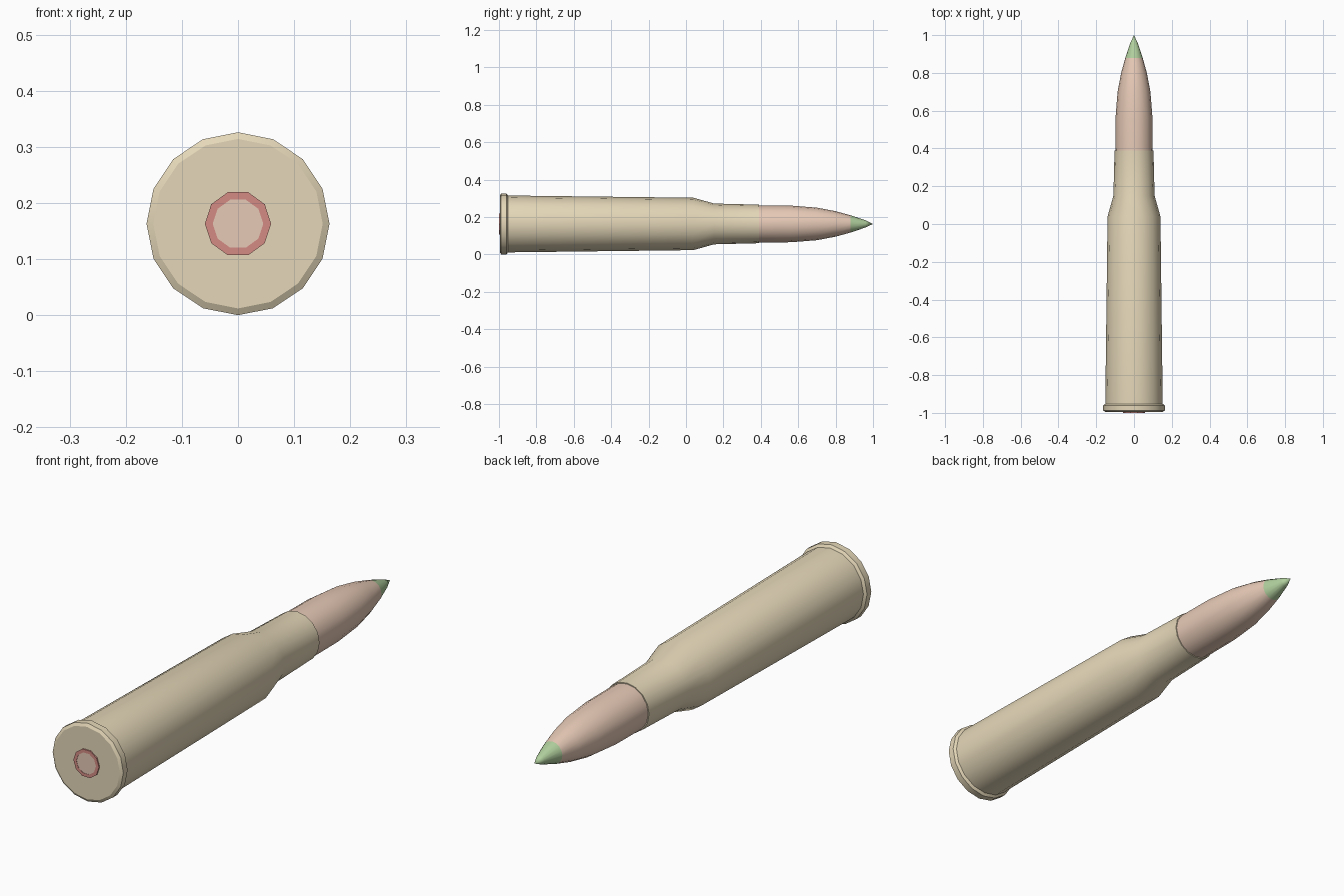
import bpy, bmesh, math

if "Cube" in bpy.data.objects:
    bpy.data.objects.remove(bpy.data.objects["Cube"])

AXIS_Z = 0.163  # height of the long axis


def material(name, rgb):
    m = bpy.data.materials.new(name)
    m.diffuse_color = (*rgb, 1)
    m.use_nodes = True
    m.node_tree.nodes["Principled BSDF"].inputs["Base Color"].default_value = m.diffuse_color
    return m


def lathe(name, profile, sides, mat, smooth=30):
    """Revolve (y, radius) points about the long axis; radius 0 makes a pole."""
    bm = bmesh.new()
    rings = []
    for y, r in profile:
        n = 1 if r == 0 else sides
        rings.append([bm.verts.new((r * math.cos(2 * math.pi * i / sides), y,
                                    AXIS_Z + r * math.sin(2 * math.pi * i / sides)))
                      for i in range(n)])
    for a, b in zip(rings, rings[1:]):
        for i in range(sides):
            j = (i + 1) % sides
            if len(a) == 1:
                bm.faces.new((a[0], b[i], b[j]))
            elif len(b) == 1:
                bm.faces.new((a[i], b[0], a[j]))
            else:
                bm.faces.new((a[i], b[i], b[j], a[j]))
    bmesh.ops.recalc_face_normals(bm, faces=bm.faces)
    me = bpy.data.meshes.new(name)
    bm.to_mesh(me)
    bm.free()
    me.materials.append(mat)
    ob = bpy.data.objects.new(name, me)
    bpy.context.collection.objects.link(ob)
    bpy.ops.object.select_all(action='DESELECT')
    ob.select_set(True)
    bpy.context.view_layer.objects.active = ob
    bpy.ops.object.shade_smooth_by_angle(angle=math.radians(smooth))
    return ob


brass = material("brass", (0.78, 0.68, 0.48))
copper = material("copper", (0.80, 0.59, 0.47))
green = material("green_paint", (0.44, 0.63, 0.34))
red = material("red_sealant", (0.66, 0.26, 0.23))

# Case: rimmed base, tapered body, shoulder and neck
lathe("case", [(-0.995, 0), (-0.995, 0.151), (-0.988, 0.163), (-0.96, 0.163),
               (-0.952, 0.152), (0.04, 0.14), (0.15, 0.109),
               (0.39, 0.103), (0.39, 0)], 16, brass)

# Bullet jacket and painted tip
lathe("bullet", [(0.37, 0), (0.37, 0.099), (0.56, 0.098), (0.70, 0.087),
                 (0.80, 0.068), (0.88, 0.046)], 16, copper)
lathe("bullet_tip", [(0.88, 0.046), (0.96, 0.019), (1.0, 0)], 16, green, 40)

# Primer and its sealant ring
lathe("primer_ring", [(-0.99, 0.059), (-1.0, 0.059), (-1.0, 0.045), (-0.99, 0.045)], 10, red)
lathe("primer", [(-0.99, 0.045), (-0.999, 0.045), (-0.999, 0)], 10, copper)
